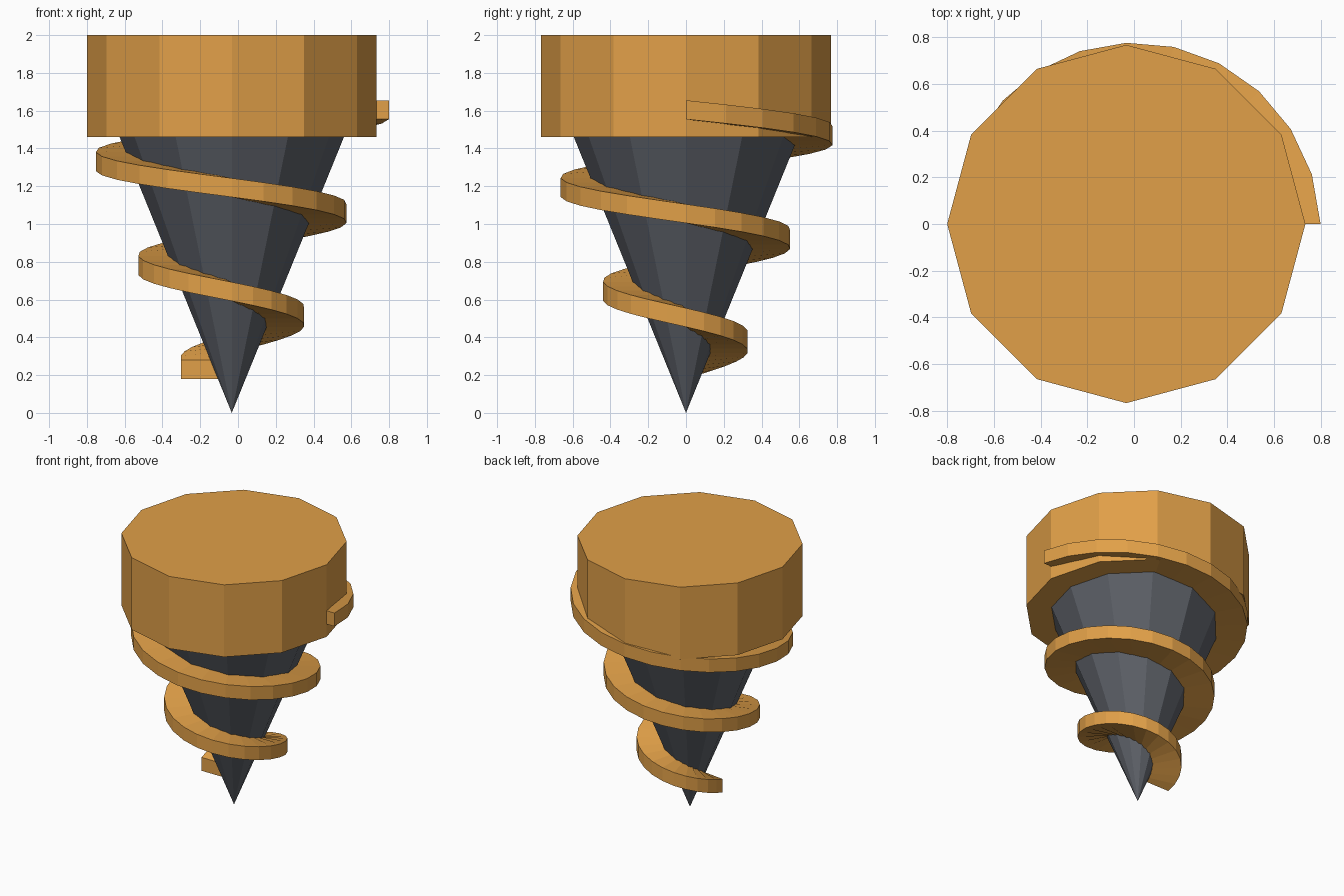
import bpy, bmesh, math

cube = bpy.data.objects.get("Cube")
if cube:
    bpy.data.objects.remove(cube, do_unlink=True)

AXIS_X = -0.033      # the drill axis sits slightly off centre
SIDES = 12


def material(name, rgb):
    m = bpy.data.materials.new(name)
    m.diffuse_color = (*rgb, 1)
    m.use_nodes = True
    bsdf = m.node_tree.nodes["Principled BSDF"]
    bsdf.inputs["Base Color"].default_value = (*rgb, 1)
    return m


def finish(bm, name, mat):
    bmesh.ops.recalc_face_normals(bm, faces=bm.faces)
    mesh = bpy.data.meshes.new(name)
    bm.to_mesh(mesh)
    bm.free()
    mesh.materials.append(mat)
    obj = bpy.data.objects.new(name, mesh)
    obj.location.x = AXIS_X
    bpy.context.collection.objects.link(obj)
    return obj


def round_part(name, mat, r_bottom, r_top, z0, z1):
    """Twelve-sided cone or cylinder with a corner on the x axis."""
    bm = bmesh.new()
    bmesh.ops.create_cone(bm, cap_ends=True, segments=SIDES,
                          radius1=r_bottom, radius2=r_top, depth=z1 - z0)
    bmesh.ops.remove_doubles(bm, verts=bm.verts, dist=0.0001)
    bmesh.ops.translate(bm, verts=bm.verts, vec=(0, 0, (z0 + z1) / 2))
    return finish(bm, name, mat)


def spiral_part(name, mat, turns, steps_per_turn, r, z, width, height):
    """Rectangular band climbing clockwise from the -x side while widening."""
    bm = bmesh.new()
    count = int(turns * steps_per_turn)
    rings = []
    for i in range(count + 1):
        t = i / count
        a = math.pi - 2 * math.pi * i / steps_per_turn
        outer = r[0] + (r[1] - r[0]) * t
        low = z[0] + (z[1] - z[0]) * t
        inner = outer - width
        section = [(inner, low), (outer, low),
                   (outer, low + height), (inner, low + height)]
        rings.append([bm.verts.new((q * math.cos(a), q * math.sin(a), h))
                      for q, h in section])
    for a, b in zip(rings, rings[1:]):
        for k in range(4):
            n = (k + 1) % 4
            bm.faces.new((a[k], a[n], b[n], b[k]))
    bm.faces.new(rings[0])
    bm.faces.new(rings[-1])
    return finish(bm, name, mat)


orange = material("warm orange", (0.75, 0.35, 0.065))
steel = material("dark steel", (0.11, 0.12, 0.14))

# Collar, pointed core and the spiral blade around it
round_part("drill_collar", orange, 0.767, 0.767, 1.46, 2.0)
round_part("drill_cone", steel, 0, 0.61, 0.0, 1.5)
spiral_part("spiral_blade", orange, 2.5, 24,
            r=(0.27, 0.832), z=(0.18, 1.555), width=0.25, height=0.1)
